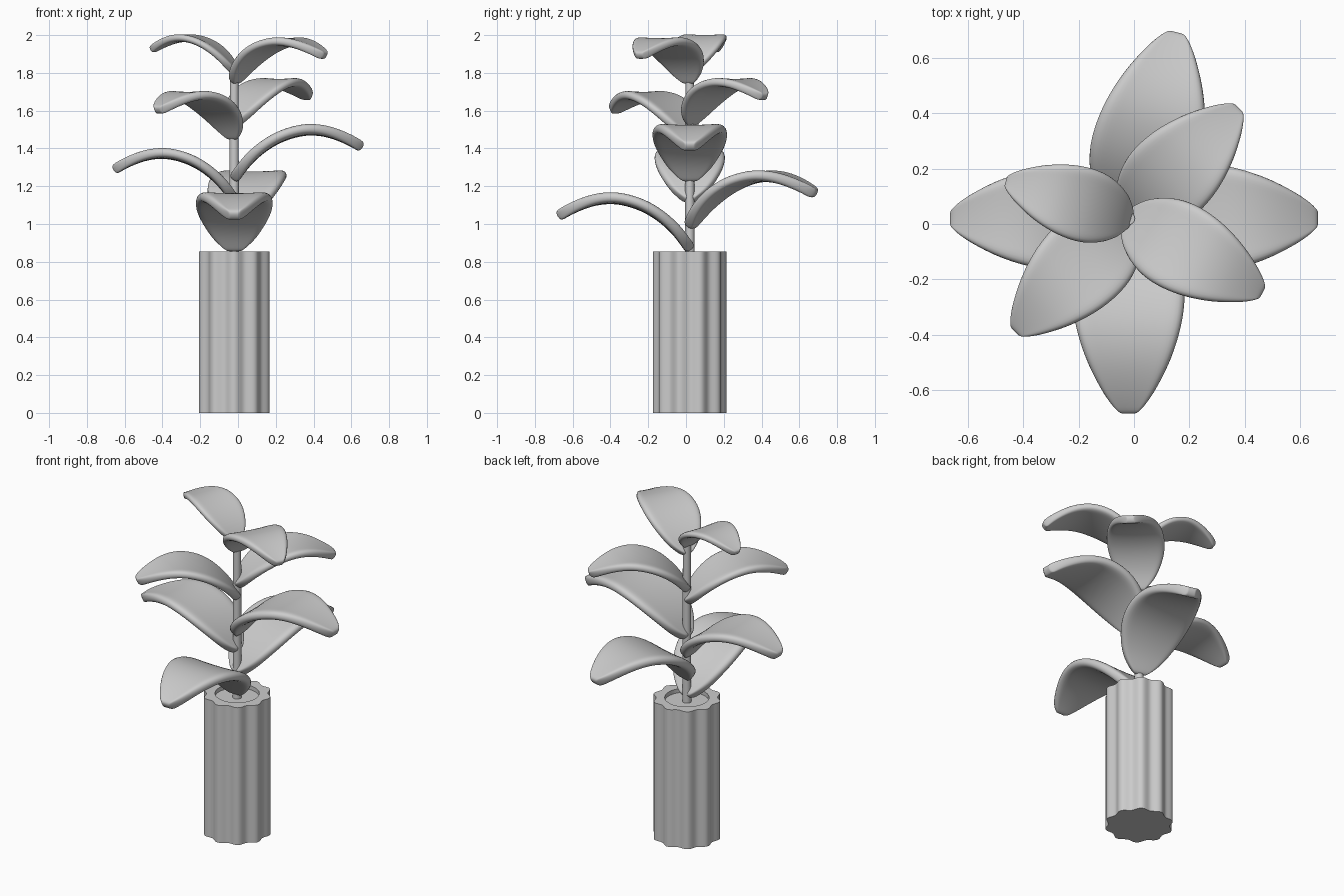
import bpy, bmesh, math
from mathutils import Matrix, Vector

cube = bpy.data.objects.get("Cube")
if cube:
    bpy.data.objects.remove(cube, do_unlink=True)

CENTRE = Vector((-0.02, 0.02, 0))
POT_TOP = 0.855

grey = bpy.data.materials.new("plain grey")
grey.use_nodes = True
grey.diffuse_color = (0.6, 0.6, 0.6, 1)
grey.node_tree.nodes["Principled BSDF"].inputs["Base Color"].default_value = (0.6, 0.6, 0.6, 1)


def make_object(name, bm):
    bmesh.ops.recalc_face_normals(bm, faces=bm.faces)
    mesh = bpy.data.meshes.new(name)
    bm.to_mesh(mesh)
    bm.free()
    mesh.materials.append(grey)
    obj = bpy.data.objects.new(name, mesh)
    bpy.context.collection.objects.link(obj)
    return obj


def smooth(obj, angle):
    bpy.ops.object.select_all(action='DESELECT')
    obj.select_set(True)
    bpy.context.view_layer.objects.active = obj
    bpy.ops.object.shade_smooth_by_angle(angle=math.radians(angle))


# Fluted pot with a round recess
def fluted(a):
    return 0.184 + 0.0105 * math.cos(10 * (a - math.pi / 2))


def recess(a):
    return 0.125


SEGMENTS = 120
bm = bmesh.new()
rings = []
for radius, z in ((fluted, 0), (fluted, POT_TOP), (recess, POT_TOP), (recess, POT_TOP - 0.025)):
    ring = []
    for i in range(SEGMENTS):
        a = math.tau * i / SEGMENTS
        r = radius(a)
        ring.append(bm.verts.new(CENTRE + Vector((r * math.cos(a), r * math.sin(a), z))))
    rings.append(ring)
for low, high in zip(rings, rings[1:]):
    for i in range(SEGMENTS):
        j = (i + 1) % SEGMENTS
        bm.faces.new((low[i], low[j], high[j], high[i]))
bm.faces.new(rings[0])
bm.faces.new(rings[-1])
smooth(make_object("pot", bm), 35)

# Stem
bm = bmesh.new()
bottom, top = POT_TOP - 0.04, 1.83
bmesh.ops.create_cone(bm, cap_ends=True, segments=24, radius1=0.025, radius2=0.023,
                      depth=top - bottom,
                      matrix=Matrix.Translation(CENTRE + Vector((0, 0, (bottom + top) / 2))))
smooth(make_object("stem", bm), 35)

# Leaf profile: distance along, height, half width
PROFILE = [(-0.01, -0.003, 0.03), (0.02, 0.025, 0.075), (0.06, 0.065, 0.12), (0.12, 0.115, 0.157),
           (0.22, 0.177, 0.194), (0.35, 0.232, 0.21), (0.5, 0.265, 0.202), (0.62, 0.272, 0.182),
           (0.75, 0.258, 0.15), (0.88, 0.222, 0.102), (0.96, 0.192, 0.062), (1, 0.174, 0.026)]
COLUMNS = 7


def make_leaf(name, angle, base, length):
    bm = bmesh.new()
    size = length / 0.7
    rows = []
    for t, height, half in PROFILE:
        row = []
        for c in range(COLUMNS):
            u = 2 * c / (COLUMNS - 1) - 1
            row.append(bm.verts.new((0.7 * t, half * u, height + 0.01 * u * u * half / 0.2)))
        rows.append(row)
    for a, b in zip(rows, rows[1:]):
        for c in range(COLUMNS - 1):
            bm.faces.new((a[c], b[c], b[c + 1], a[c + 1]))
    bm.transform(Matrix.Translation(CENTRE + Vector((0, 0, base)))
                 @ Matrix.Rotation(math.radians(angle), 4, 'Z') @ Matrix.Scale(size, 4))
    leaf = make_object(name, bm)
    shell = leaf.modifiers.new("thickness", 'SOLIDIFY')
    shell.thickness = 0.058 * size
    shell.offset = 0
    rounding = leaf.modifiers.new("rounding", 'SUBSURF')
    rounding.levels = rounding.render_levels = 2
    leaf.data.polygons.foreach_set("use_smooth", [True] * len(leaf.data.polygons))


# Leaves climbing the stem: direction, base height, length
LEAVES = [(-90, 0.865, 0.7), (75.5, 0.985, 0.69), (180, 1.125, 0.64), (0, 1.235, 0.68),
          (225, 1.455, 0.575), (45, 1.53, 0.56), (-29, 1.75, 0.55), (163, 1.805, 0.46)]
for number, (angle, base, length) in enumerate(LEAVES, 1):
    make_leaf(f"leaf_{number}", angle, base, length)
